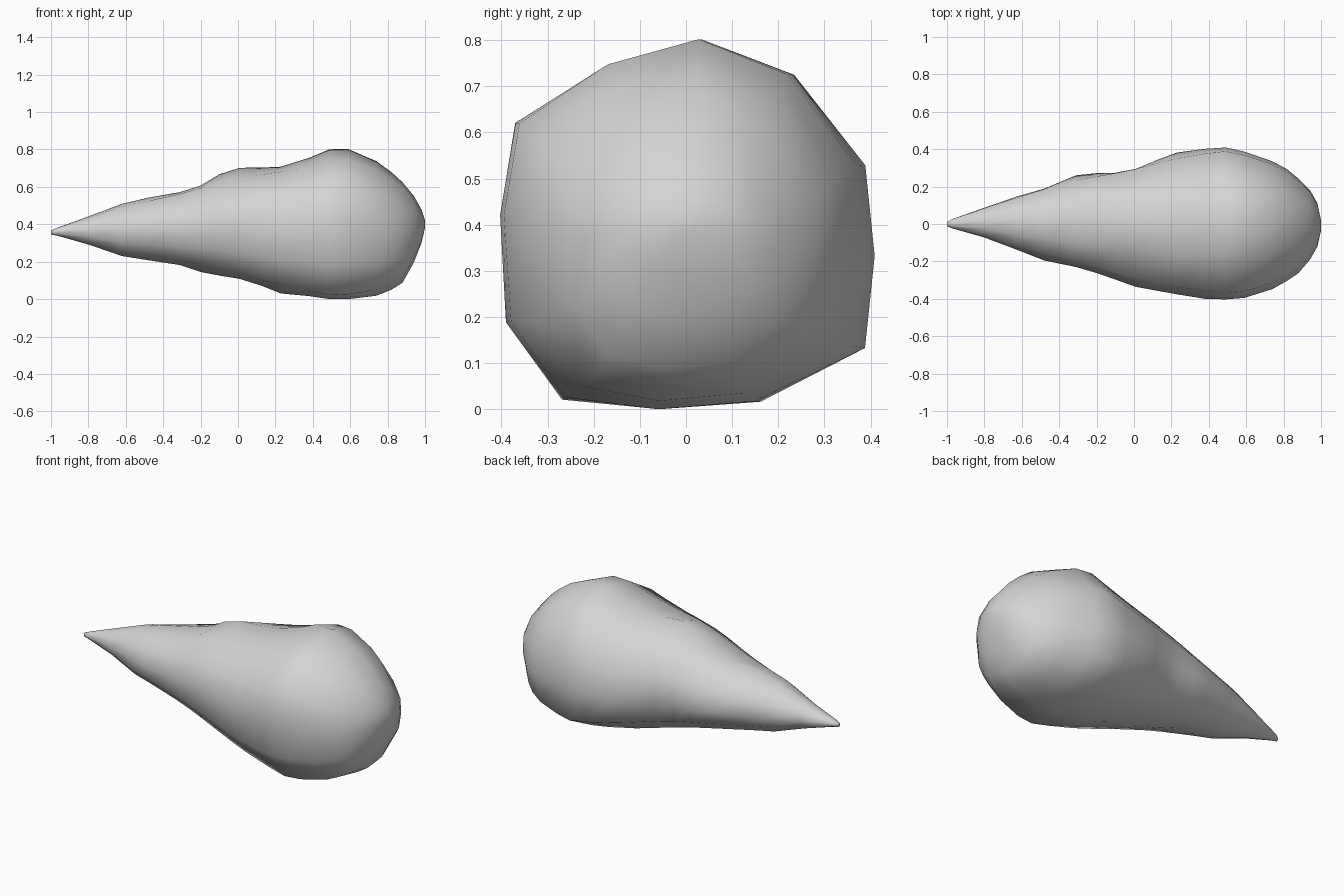
import bpy, bmesh, math

if "Cube" in bpy.data.objects:
    bpy.data.objects.remove(bpy.data.objects["Cube"])

# Stations along the body: x, top z, bottom z, back y, front y
STATIONS = [
    (-1.0, .368, .345, .010, -.012), (-.97, .380, .340, .027, -.024),
    (-.80, .442, .292, .087, -.072), (-.62, .509, .230, .149, -.140),
    (-.48, .542, .208, .189, -.195), (-.31, .572, .182, .260, -.230),
    (-.20, .607, .145, .272, -.262), (-.10, .667, .126, .274, -.297),
    (.01, .702, .108, .295, -.336), (.13, .703, .070, .345, -.358),
    (.23, .708, .030, .382, -.376), (.38, .755, .016, .402, -.400),
    (.49, .801, .000, .409, -.403), (.59, .802, .000, .387, -.395),
    (.74, .737, .018, .335, -.348), (.82, .679, .050, .292, -.303),
    (.88, .624, .088, .242, -.262), (.94, .552, .195, .182, -.192),
    (.98, .480, .298, .112, -.122), (1.0, .420, .380, .020, -.035),
]

# Lumpy cross-section of the fat end, in -1..1 units
LUMPY = [(.08, 1), (.57, .81), (.95, .32), (1, -.17), (.95, -.67), (.39, -.96),
         (-.15, -1), (-.67, -.95), (-.97, -.53), (-1, .05), (-.92, .55), (-.42, .86)]


def section(weight):
    """Blend a plain circle with the lumpy outline, then fit it to -1..1."""
    pts = []
    for u, v in LUMPY:
        k = weight + (1 - weight) / math.hypot(u, v)
        pts.append((u * k, v * k))
    us, vs = [p[0] for p in pts], [p[1] for p in pts]
    return [(2 * (u - min(us)) / (max(us) - min(us)) - 1,
             2 * (v - min(vs)) / (max(vs) - min(vs)) - 1) for u, v in pts]


# Tapered teardrop body, lofted ring by ring
bm = bmesh.new()
rings = []
for x, top, bottom, back, front in STATIONS:
    w = max(0, 1 - abs(x - .5) / .8)
    rings.append([bm.verts.new((x, (back + front) / 2 + u * (back - front) / 2,
                                (top + bottom) / 2 + v * (top - bottom) / 2))
                  for u, v in section(w)])
n = len(LUMPY)

# Even out the diagonal flanks, so the bumps stay on top, bottom and sides
for _ in range(3):
    for i in range(n):
        if i % 3 == 0:
            continue
        column = [ring[i].co.copy() for ring in rings]
        for k in range(4, 12):
            a, c = column[k - 1], column[k + 1]
            t = (column[k].x - a.x) / (c.x - a.x)
            rings[k][i].co = column[k].lerp(a.lerp(c, t), .5)

for a, b in zip(rings, rings[1:]):
    for i in range(n):
        j = (i + 1) % n
        bm.faces.new((a[i], a[j], b[j], b[i]))
bm.faces.new(rings[0])
bm.faces.new(rings[-1])
bmesh.ops.recalc_face_normals(bm, faces=bm.faces)
for f in bm.faces:
    f.smooth = True
mesh = bpy.data.meshes.new("teardrop_body")
bm.to_mesh(mesh)
bm.free()
body = bpy.data.objects.new("teardrop_body", mesh)
bpy.context.collection.objects.link(body)

# Single plain grey
grey = bpy.data.materials.new("light grey")
grey.diffuse_color = (.66, .66, .66, 1)
grey.use_nodes = True
grey.node_tree.nodes["Principled BSDF"].inputs["Base Color"].default_value = grey.diffuse_color
mesh.materials.append(grey)
